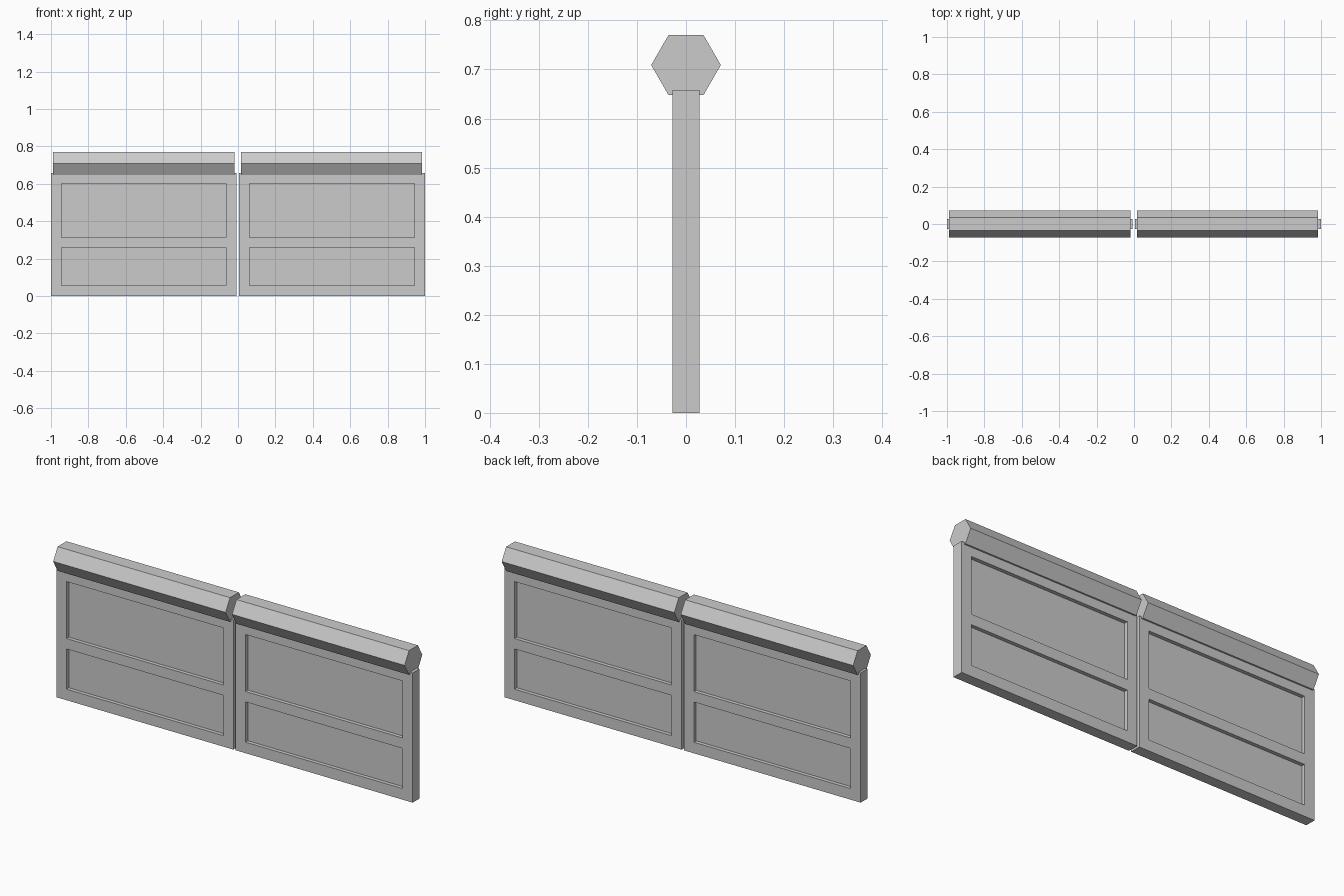
import bpy, bmesh, math
from mathutils import Matrix, Vector

cube = bpy.data.objects.get("Cube")
if cube:
    bpy.data.objects.remove(cube, do_unlink=True)

grey = bpy.data.materials.new("plain grey")
grey.use_nodes = True
colour = (0.6, 0.6, 0.6, 1)
grey.diffuse_color = colour
grey.node_tree.nodes["Principled BSDF"].inputs["Base Color"].default_value = colour

HALF_THICK = 0.0275
DEPTH = 0.019
TOP = 0.658
MARGIN = 0.056
RECESSES = [(0.056, 0.26), (0.313, 0.602)]
CAP_RADIUS = 0.071
CAP_HEIGHT = 0.709


def finish(bm, name):
    bmesh.ops.recalc_face_normals(bm, faces=bm.faces)
    mesh = bpy.data.meshes.new(name)
    bm.to_mesh(mesh)
    bm.free()
    mesh.materials.append(grey)
    obj = bpy.data.objects.new(name, mesh)
    bpy.context.collection.objects.link(obj)


def panel(name, x0, x1):
    """Slab with two recessed fields on each broad side."""
    bm = bmesh.new()
    size = Vector((x1 - x0, 2 * HALF_THICK, TOP))
    centre = Vector(((x0 + x1) / 2, 0, TOP / 2))
    bmesh.ops.create_cube(bm, size=1, matrix=Matrix.LocRotScale(centre, None, size))
    # Cut the slab along the field edges
    cuts = [((x, 0, 0), (1, 0, 0)) for x in (x0 + MARGIN, x1 - MARGIN)]
    cuts += [((0, 0, z), (0, 0, 1)) for field in RECESSES for z in field]
    for point, normal in cuts:
        bmesh.ops.bisect_plane(bm, geom=bm.verts[:] + bm.edges[:] + bm.faces[:],
                               plane_co=point, plane_no=normal)
    bm.normal_update()
    # Push the fields inwards
    fields = []
    for f in bm.faces:
        c = f.calc_center_median()
        if abs(f.normal.y) > 0.9 and x0 + MARGIN < c.x < x1 - MARGIN:
            if any(lo < c.z < hi for lo, hi in RECESSES):
                fields.append(f)
    for f in fields:
        inward = -f.normal * DEPTH
        floor = bmesh.ops.extrude_discrete_faces(bm, faces=[f])["faces"][0]
        bmesh.ops.translate(bm, verts=floor.verts, vec=inward)
    finish(bm, name)


def cap_rail(name, x0, x1):
    """Hexagonal bar lying along x, with points facing front and back."""
    bm = bmesh.new()
    angles = [i * math.pi / 3 for i in range(6)]
    end = bm.faces.new([bm.verts.new((x0, CAP_RADIUS * math.cos(a),
                                      CAP_HEIGHT + CAP_RADIUS * math.sin(a)))
                        for a in angles])
    bar = bmesh.ops.extrude_face_region(bm, geom=[end], use_keep_orig=True)
    moved = [v for v in bar["geom"] if isinstance(v, bmesh.types.BMVert)]
    bmesh.ops.translate(bm, verts=moved, vec=(x1 - x0, 0, 0))
    finish(bm, name)


panel("right_panel", -1.0, -0.007)
panel("left_panel", 0.005, 1.0)
cap_rail("right_cap_rail", -0.988, -0.02)
cap_rail("left_cap_rail", 0.016, 0.985)
